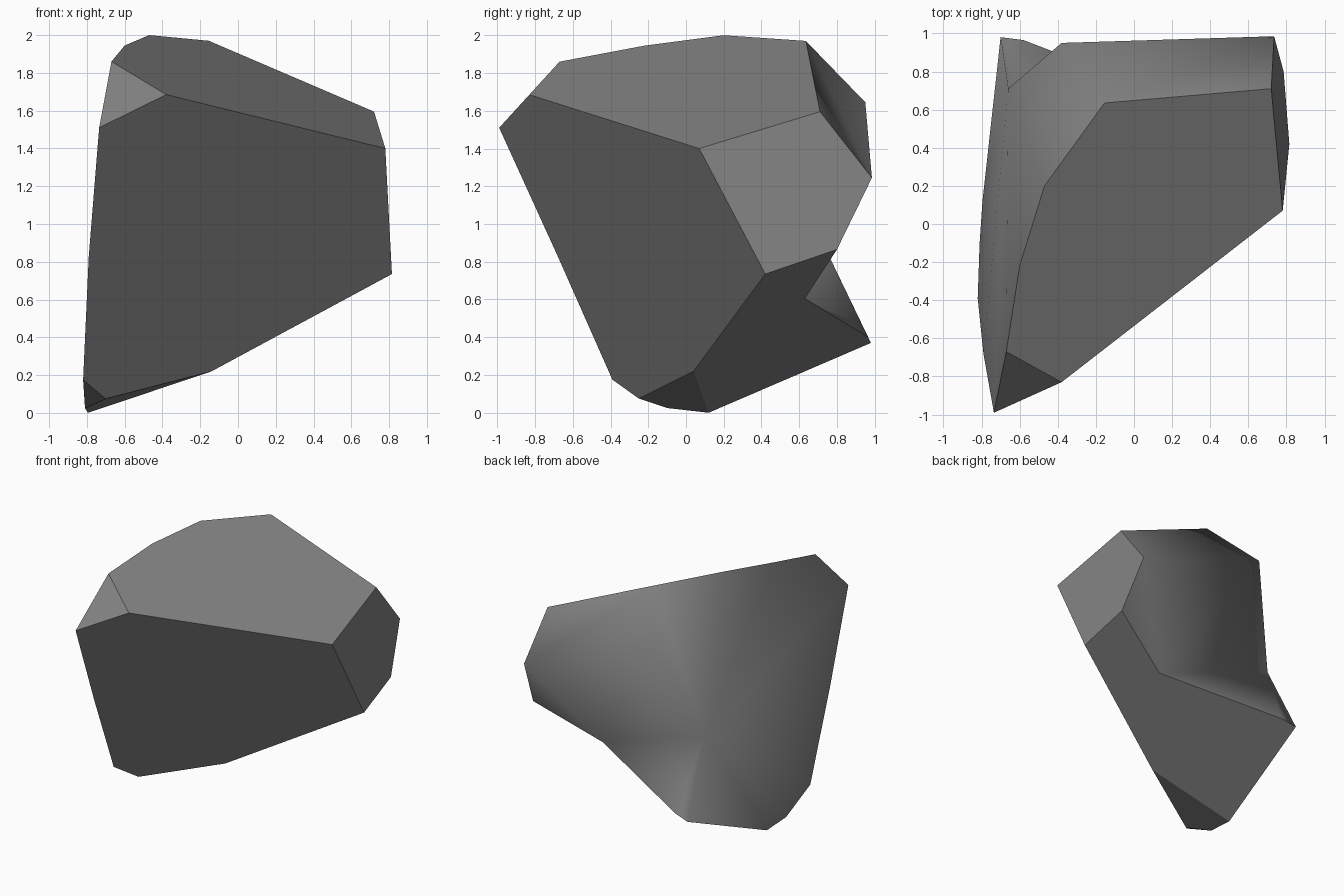
import bpy, bmesh

if "Cube" in bpy.data.objects:
    bpy.data.objects.remove(bpy.data.objects["Cube"])

# Corner points of the cut boulder
P = dict(
    A=(-.735, -.99, 1.51), B=(-.38, -.83, 1.685), C=(.78, .07, 1.40),
    D=(.815, .42, .735), E=(-.14, .04, .22), F=(-.70, -.25, .075),
    G=(-.82, -.39, .175), W=(-.79, -.68, .83),
    H=(.72, .71, 1.595), I=(-.155, .635, 1.97), J=(-.47, .20, 2.0),
    K=(-.60, -.22, 1.945), L=(-.67, -.67, 1.86),
    M=(.785, .80, .865), N=(.735, .985, 1.245),
    R=(.29, .63, .605), V=(-.58, .965, .40), Q=(-.70, .98, .37),
    O=(-.795, .12, .0), U=(-.81, -.10, .025),
    S=(-.38, .95, 1.645), T=(-.66, .71, .93))

# Flat chiselled faces: front, top, corner, right, underside, bottom chips
FLAT = ["AWGFEDCB", "BCHIJKL", "ABL", "CDMNH", "DEOQVRM", "EFUO", "FGU"]
# Smooth back: upper slope and overhang
BACK = ["IHN", "INS", "SNR", "NMR"]
# Left side and notch fan out from the hollow point T
RIM = "RSIJKLAWGUOQVR"
BACK += [a + b + "T" for a, b in zip(RIM[1:], RIM[2:])] + ["SRT"]

bm = bmesh.new()
verts = {k: bm.verts.new(p) for k, p in P.items()}
for i, name in enumerate(FLAT + BACK):
    face = bm.faces.new([verts[c] for c in name])
    face.smooth = i >= len(FLAT)
bmesh.ops.recalc_face_normals(bm, faces=bm.faces)

# Keep crisp edges wherever a flat face meets its neighbour
for e in bm.edges:
    e.smooth = all(f.smooth for f in e.link_faces)
bmesh.ops.triangulate(bm, faces=[f for f in bm.faces if len(f.verts) > 3 and f.smooth])

mesh = bpy.data.meshes.new("boulder")
bm.to_mesh(mesh)
bm.free()
boulder = bpy.data.objects.new("boulder", mesh)
bpy.context.collection.objects.link(boulder)

# Stone colour
stone = bpy.data.materials.new("dark grey stone")
stone.diffuse_color = (.22, .22, .22, 1)
stone.use_nodes = True
stone.node_tree.nodes["Principled BSDF"].inputs["Base Color"].default_value = stone.diffuse_color
mesh.materials.append(stone)
